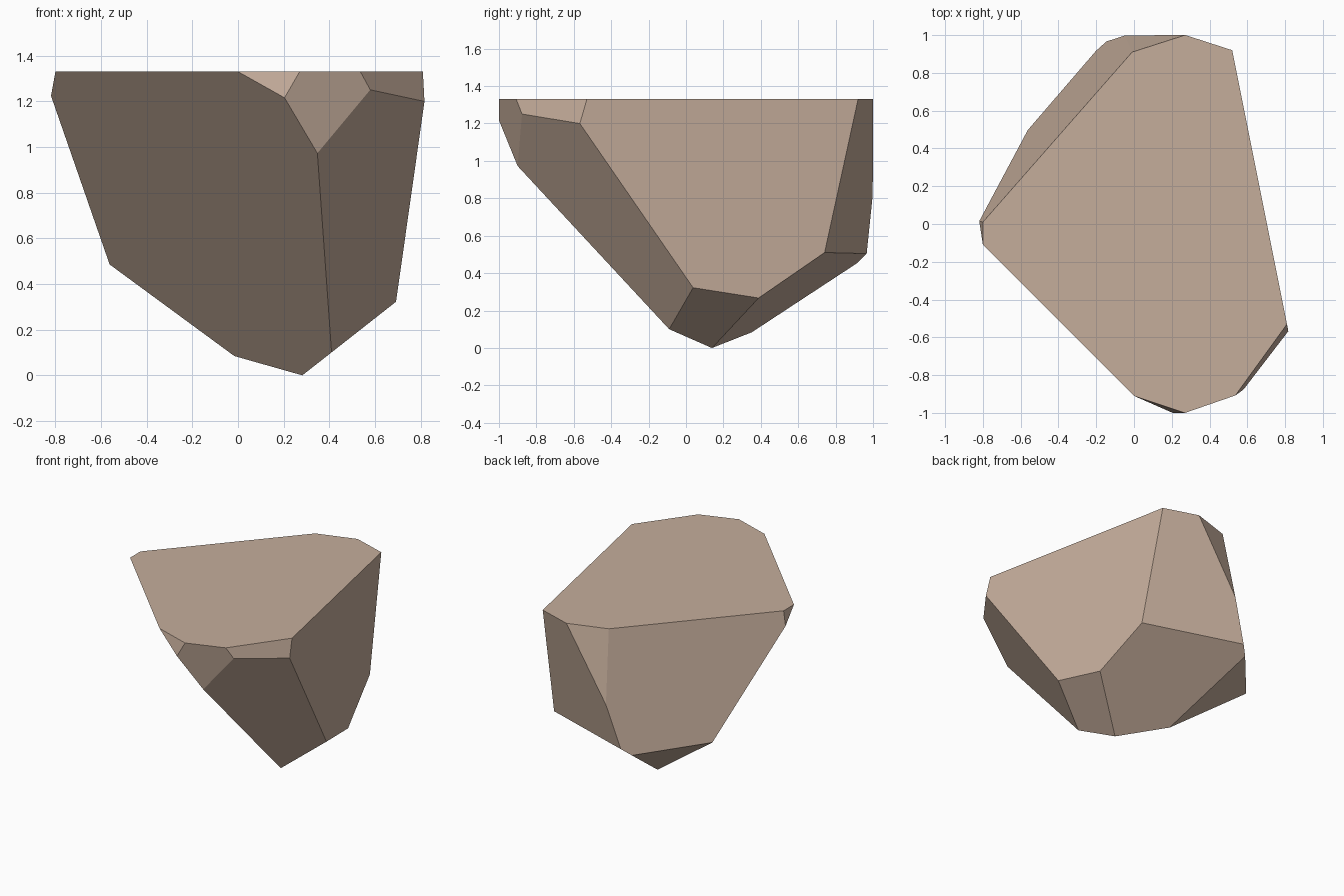
import bpy, bmesh
from mathutils import Vector

if "Cube" in bpy.data.objects:
    bpy.data.objects.remove(bpy.data.objects["Cube"])

TOP = 1.33

# Each cut is a flat chisel plane given by three points on it
cuts = [
    ((0, -.91, TOP), (-.8, -.11, TOP), (.28, .14, 0)),              # large front-left slope
    ((.81, -.53, TOP), (.52, .92, TOP), (.69, .05, .32)),           # right side
    ((.52, .92, TOP), (.556, .74, .51), (-.14, .965, .51)),         # back side
    ((.41, -.09, .10), (.69, .05, .32), (.626, .39, .27)),          # lower right facet
    ((.28, .14, 0), (.556, .74, .51), (-.2, .91, .45)),             # lower back slope
    ((.35, -.9, .975), (.815, -.57, 1.20), (.41, -.09, .10)),       # front-right slope
    ((.53, -.91, TOP), (.27, -1, TOP), (.35, -.9, .975)),           # front chip
    ((.27, -1, TOP), (0, -.91, TOP), (.205, -1, 1.215)),            # small front chip
    ((.57, -.89, 1.25), (.815, -.57, 1.20), (.81, -.53, TOP)),      # right front chip
    ((-.82, .02, 1.22), (-.8, .01, TOP), (-.8, -.10, TOP)),         # left corner chip
    ((-.8, .01, TOP), (-.01, .91, TOP), (-.56, .5, .485)),          # back-left side
    ((-.56, .5, .485), (-.2, .91, .45), (-.02, .36, .09)),          # lower left chip
    ((-.01, .91, TOP), (.27, 1, TOP), (-.04, 1, .82)),              # back chip
]

# Block of stone, flat on top
bm = bmesh.new()
bmesh.ops.create_cube(bm, size=2)
for v in bm.verts:
    v.co = Vector((v.co.x * 1.5, v.co.y * 1.5, TOP if v.co.z > 0 else -1))

# Slice off everything outside each plane and cap the hole
centre = Vector((.1, 0, .9))
for a, b, c in cuts:
    a, b, c = Vector(a), Vector(b), Vector(c)
    n = (b - a).cross(c - a).normalized()
    if n.dot(centre - a) > 0:
        n = -n
    res = bmesh.ops.bisect_plane(bm, geom=bm.verts[:] + bm.edges[:] + bm.faces[:], dist=1e-5,
                                 plane_co=a, plane_no=n, clear_outer=True)
    rim = [e for e in bm.edges if e.is_boundary]
    if rim:
        bmesh.ops.holes_fill(bm, edges=rim, sides=0)
bmesh.ops.remove_doubles(bm, verts=bm.verts[:], dist=.002)
bmesh.ops.recalc_face_normals(bm, faces=bm.faces[:])

mesh = bpy.data.meshes.new("rock")
bm.to_mesh(mesh)
bm.free()
rock = bpy.data.objects.new("rock", mesh)
bpy.context.collection.objects.link(rock)

# Single tan stone colour
stone = bpy.data.materials.new("tan_stone")
stone.diffuse_color = (.56, .42, .33, 1)
stone.use_nodes = True
stone.node_tree.nodes["Principled BSDF"].inputs["Base Color"].default_value = stone.diffuse_color
mesh.materials.append(stone)
